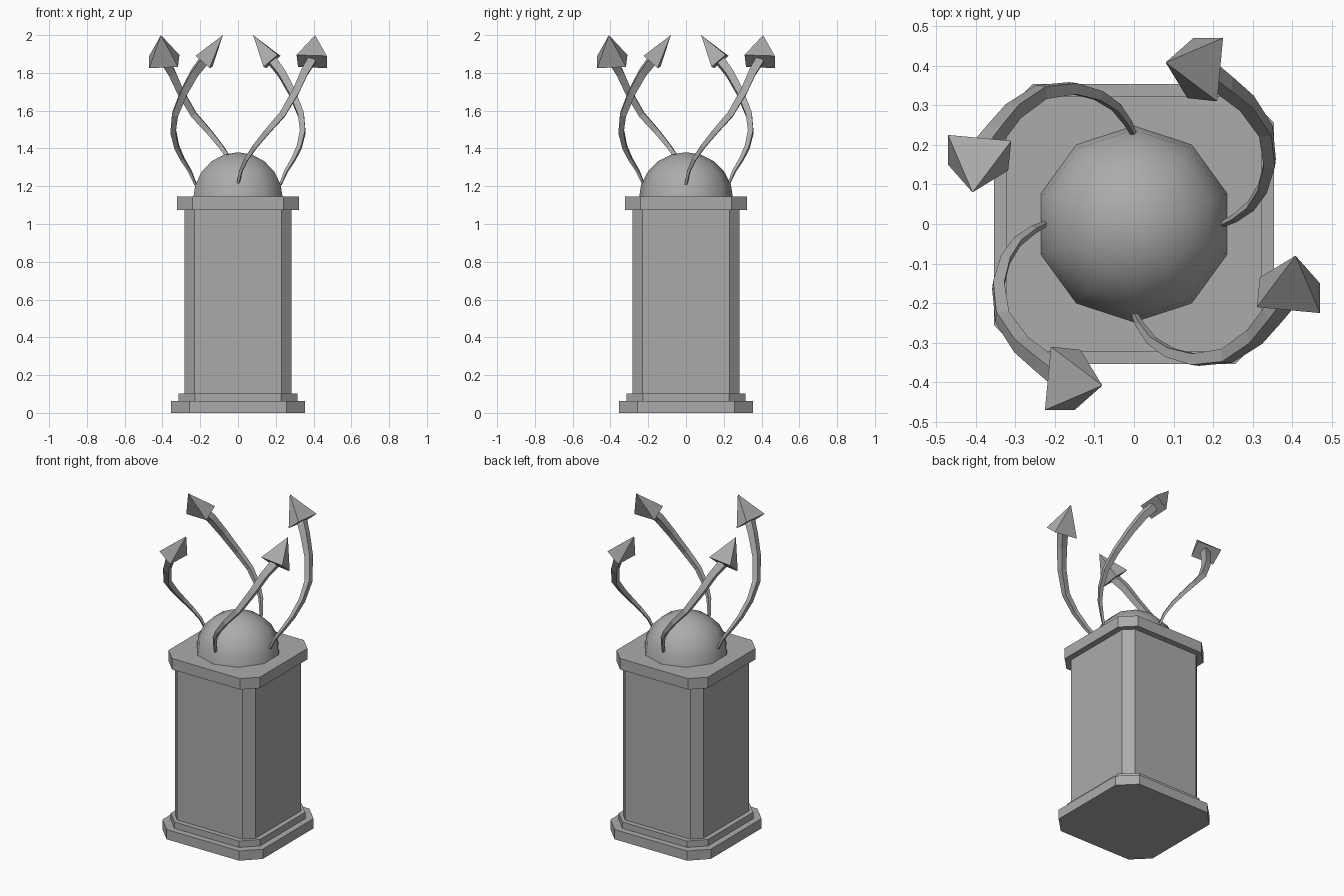
import bpy
import bmesh
from math import sin, cos, pi

cube = bpy.data.objects.get("Cube")
if cube:
    bpy.data.objects.remove(cube, do_unlink=True)

stone = bpy.data.materials.new("grey stone")
stone.use_nodes = True
GREY = (0.41, 0.41, 0.41, 1)
stone.diffuse_color = GREY
stone.node_tree.nodes["Principled BSDF"].inputs["Base Color"].default_value = GREY


def add_object(name, mesh):
    obj = bpy.data.objects.new(name, mesh)
    bpy.context.scene.collection.objects.link(obj)
    if not mesh.materials:
        mesh.materials.append(stone)
    return obj


def finish(name, bm, smooth=False):
    bmesh.ops.recalc_face_normals(bm, faces=bm.faces)
    for face in bm.faces:
        face.smooth = smooth
    mesh = bpy.data.meshes.new(name)
    bm.to_mesh(mesh)
    bm.free()
    return mesh


def chamfered_slab(name, half, flat, bottom, top):
    """Square block with its four upright corners cut off."""
    bm = bmesh.new()
    outline = []
    x, y = half, flat
    for _ in range(4):
        outline += [(x, -y), (x, y)]
        x, y = y, x
        # quarter turn is applied below by the sign pattern
    outline = [(half, -flat), (half, flat), (flat, half), (-flat, half),
               (-half, flat), (-half, -flat), (-flat, -half), (flat, -half)]
    face = bm.faces.new([bm.verts.new((px, py, bottom)) for px, py in outline])
    side = bmesh.ops.extrude_face_region(bm, geom=[face], use_keep_orig=True)
    moved = [v for v in side["geom"] if isinstance(v, bmesh.types.BMVert)]
    bmesh.ops.translate(bm, verts=moved, vec=(0, 0, top - bottom))
    return add_object(name, finish(name, bm))


# Pedestal, from the ground up
chamfered_slab("base_plinth", 0.354, 0.256, 0, 0.062)
chamfered_slab("base_step", 0.315, 0.228, 0.062, 0.103)
chamfered_slab("pillar_shaft", 0.284, 0.23, 0.103, 1.075)
chamfered_slab("pillar_cap", 0.322, 0.24, 1.075, 1.145)

# Ten-sided dome, spun from a quarter circle
bm = bmesh.new()
R, RINGS = 0.25, 5
arc = [bm.verts.new((0, R * cos(a), 1.13 + R * sin(a)))
       for a in (i * pi / 2 / RINGS for i in range(RINGS + 1))]
edges = [bm.edges.new(pair) for pair in zip(arc, arc[1:])]
bmesh.ops.spin(bm, geom=arc + edges, cent=(0, 0, 0), axis=(0, 0, 1),
               angle=2 * pi, steps=10)
bmesh.ops.remove_doubles(bm, verts=bm.verts, dist=0.001)
add_object("dome", finish("dome", bm, smooth=True))

# Tapering tentacle: a square tube along a rising path
path = [(0, -0.225, 1.21), (0.015, -0.255, 1.28), (0.045, -0.295, 1.345),
        (0.09, -0.325, 1.41), (0.155, -0.343, 1.49), (0.235, -0.333, 1.58),
        (0.305, -0.285, 1.7), (0.35, -0.23, 1.8), (0.388, -0.18, 1.865)]
curve = bpy.data.curves.new("tentacle_path", "CURVE")
curve.dimensions = "3D"
curve.bevel_depth = 0.032
curve.bevel_resolution = 0
curve.use_fill_caps = True
spline = curve.splines.new("POLY")
spline.points.add(len(path) - 1)
spline.use_smooth = False
for i, (point, co) in enumerate(zip(spline.points, path)):
    point.co = (*co, 1)
    point.radius = 0.25 + 0.75 * i / (len(path) - 1)
helper = bpy.data.objects.new("tentacle_helper", curve)
bpy.context.scene.collection.objects.link(helper)
bpy.context.view_layer.update()
depsgraph = bpy.context.evaluated_depsgraph_get()
tube = bpy.data.meshes.new_from_object(helper.evaluated_get(depsgraph))
tube.materials.clear()
bpy.data.objects.remove(helper, do_unlink=True)

# Pyramid arrowhead at the tentacle tip
bm = bmesh.new()
apex = bm.verts.new((0.408, -0.08, 2.0))
rim = [bm.verts.new(co) for co in ((0.31, -0.21, 1.895), (0.47, -0.225, 1.89),
                                   (0.47, -0.15, 1.825), (0.318, -0.135, 1.832))]
bm.faces.new(rim)
for i in range(4):
    bm.faces.new((apex, rim[i], rim[(i + 1) % 4]))
head = finish("arrowhead", bm)

# Four tentacles, a quarter turn apart
for i, side in enumerate(("front", "left", "back", "right")):
    for part, mesh in (("tentacle", tube), ("arrowhead", head)):
        add_object(f"{side}_{part}", mesh).rotation_euler.z = i * pi / 2
